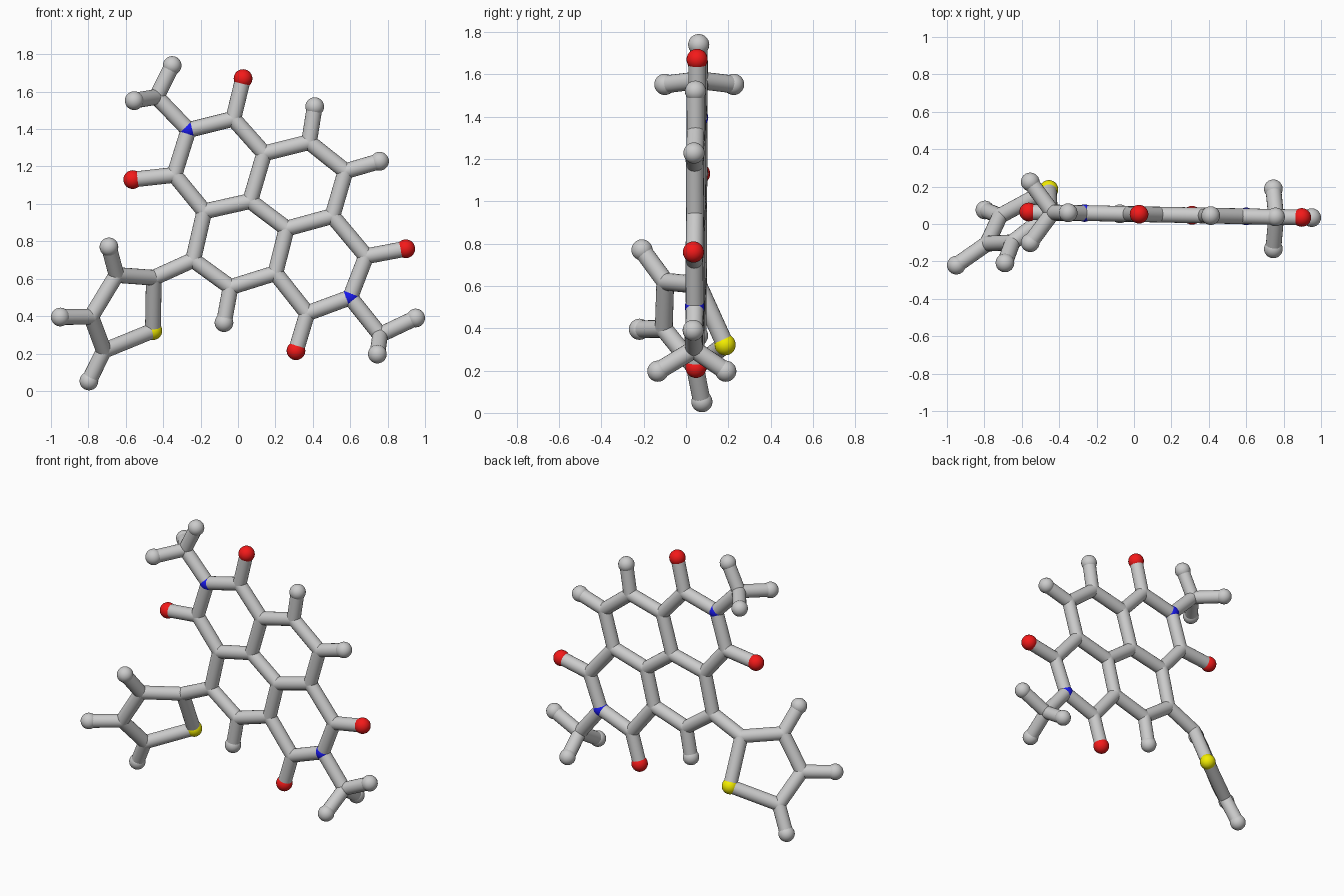
import bpy, bmesh
from mathutils import Vector, Matrix

if "Cube" in bpy.data.objects:
    bpy.data.objects.remove(bpy.data.objects["Cube"])

STICK, BALL = 0.042, 0.05


def plane(x, z):
    # the flat core leans very slightly about z
    return Vector((x, 0.053 - 0.02 * x, z))


# flat fused-ring core
P = {
    "N1": plane(-0.265, 1.395), "C1": plane(-0.025, 1.455), "O1": plane(0.027, 1.67),
    "C2": plane(0.14, 1.27), "C3": plane(0.38, 1.33), "H3": plane(0.41, 1.52),
    "C4": plane(0.575, 1.175), "H4": plane(0.757, 1.228), "C5": plane(0.505, 0.935),
    "C6": plane(0.26, 0.868), "C7": plane(0.065, 1.015), "C8": plane(-0.18, 0.96),
    "C9": plane(-0.34, 1.155), "O2": plane(-0.563, 1.13), "C10": plane(-0.24, 0.70),
    "C11": plane(-0.04, 0.555), "H11": plane(-0.075, 0.365), "C12": plane(0.20, 0.63),
    "C13": plane(0.37, 0.415), "O3": plane(0.31, 0.215), "N2": plane(0.60, 0.50),
    "C14": plane(0.685, 0.72), "O4": plane(0.897, 0.76),
    # methyl ends
    "CA": plane(-0.435, 1.572), "HA1": plane(-0.352, 1.74),
    "HA2": Vector((-0.555, -0.10, 1.552)), "HA3": Vector((-0.555, 0.225, 1.552)),
    "CB": plane(0.76, 0.30), "HB1": plane(0.95, 0.39),
    "HB2": Vector((0.745, -0.133, 0.197)), "HB3": Vector((0.745, 0.188, 0.197)),
    # tilted five-sided ring
    "T1": Vector((-0.45, 0.057, 0.605)), "T2": Vector((-0.65, -0.098, 0.62)),
    "T3": Vector((-0.785, -0.105, 0.397)), "T4": Vector((-0.717, 0.043, 0.215)),
    "S1": Vector((-0.455, 0.185, 0.322)), "HT2": Vector((-0.69, -0.208, 0.77)),
    "HT3": Vector((-0.95, -0.22, 0.395)), "HT4": Vector((-0.797, 0.075, 0.053)),
}

CHAINS = [
    "N1 C1 C2 C7 C8 C9 N1", "C2 C3 C4 C5 C6 C7", "C8 C10 C11 C12 C6",
    "C12 C13 N2 C14 C5", "C1 O1", "C9 O2", "C13 O3", "C14 O4",
    "C3 H3", "C4 H4", "C11 H11", "N1 CA HA1", "HA2 CA HA3",
    "N2 CB HB1", "HB2 CB HB3", "C10 T1 T2 T3 T4 S1 T1",
    "T2 HT2", "T3 HT3", "T4 HT4",
]


def finish(name, bm, color=None):
    mesh = bpy.data.meshes.new(name)
    bm.to_mesh(mesh)
    bm.free()
    for f in mesh.polygons:
        f.use_smooth = True
    if color:
        mat = bpy.data.materials.new(name + "_colour")
        mat.diffuse_color = color
        mat.use_nodes = True
        mat.node_tree.nodes["Principled BSDF"].inputs["Base Color"].default_value = mat.diffuse_color
        mesh.materials.append(mat)
    ob = bpy.data.objects.new(name, mesh)
    bpy.context.collection.objects.link(ob)


def balls(name, keys, radius, color=None):
    bm = bmesh.new()
    for k in keys:
        bmesh.ops.create_uvsphere(bm, u_segments=24, v_segments=14, radius=radius,
                                  matrix=Matrix.Translation(P[k]))
    finish(name, bm, color)


# bonds
bm = bmesh.new()
for chain in CHAINS:
    keys = chain.split()
    for a, b in zip(keys, keys[1:]):
        d = P[b] - P[a]
        m = Matrix.Translation((P[a] + P[b]) / 2) @ d.to_track_quat('Z', 'Y').to_matrix().to_4x4()
        bmesh.ops.create_cone(bm, cap_ends=False, segments=20, radius1=STICK,
                              radius2=STICK, depth=d.length, matrix=m)
finish("bonds", bm)

# atoms, grouped by element
balls("carbon_joints", [k for k in P if k[0] in "CT"], STICK)
balls("hydrogen_balls", [k for k in P if k[0] == "H"], BALL)
balls("oxygen_balls", [k for k in P if k[0] == "O"], BALL, (0.9, 0.01, 0.01, 1))
balls("nitrogen_balls", [k for k in P if k[0] == "N"], 0.047, (0.01, 0.01, 0.85, 1))
balls("sulphur_ball", ["S1"], BALL, (0.9, 0.85, 0.0, 1))
